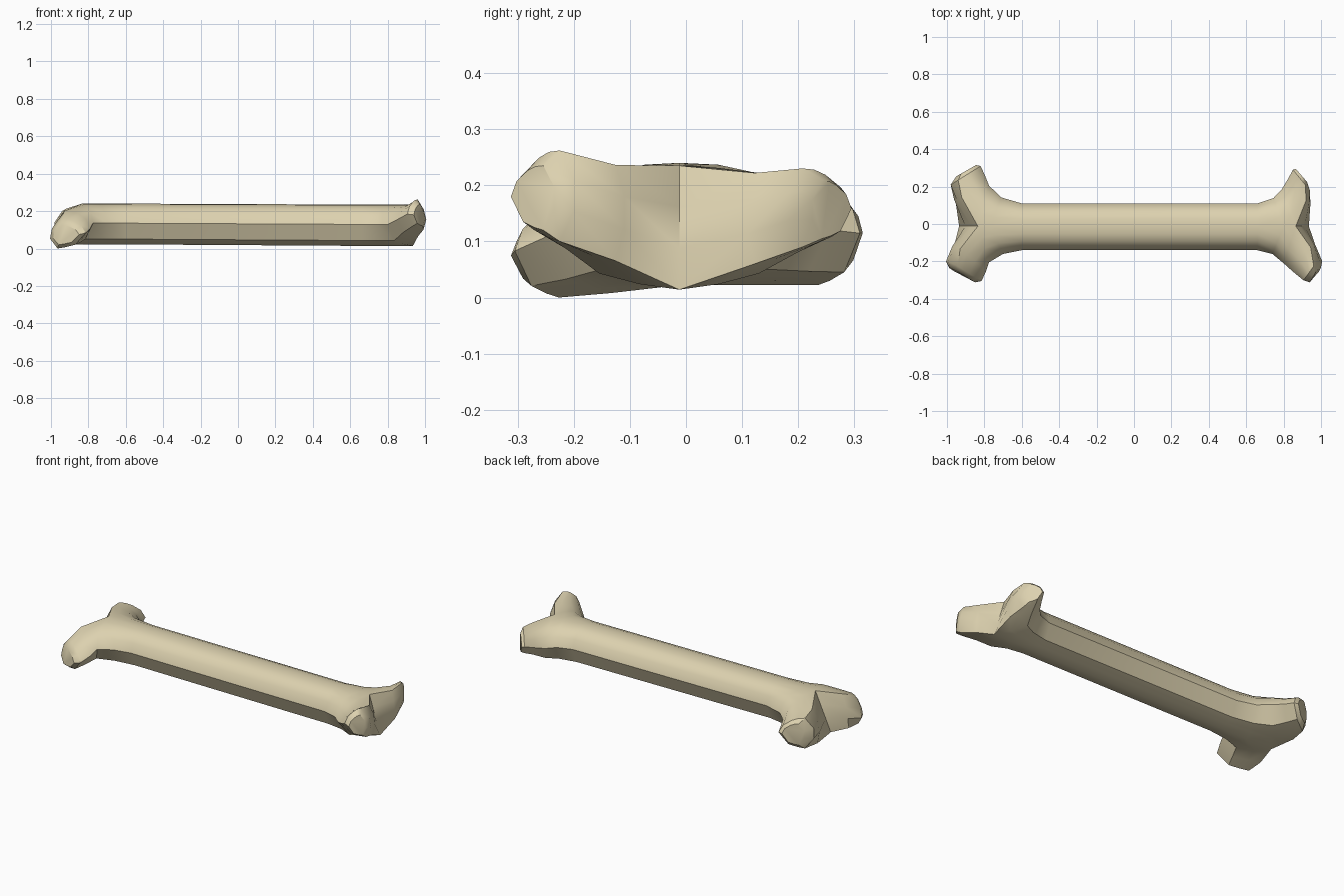
import bpy, bmesh

if "Cube" in bpy.data.objects:
    bpy.data.objects.remove(bpy.data.objects["Cube"])

SEAM = -0.012
# half cross-section (t: seam/outer edge -> shaft side, h: bottom -> top), then two points on the end face
ARC = [(0, 1), (0.32, .985), (0.62, .92), (0.87, .76), (1, .52), (0.72, .13), (0.36, .045), (0, 0)]
FACE = [(0, .33), (0, .67)]


def ring(px, py, qx, qy, z0, z1, lean=0, rnd=0):
    """Section between inner point P and outer point Q; lean tilts the outer edge, rnd rounds it."""
    pts = []
    for i, (t, h) in enumerate(ARC + FACE):
        if i in (0, len(ARC) - 1):
            t = rnd
        elif i < len(ARC):
            t = max(t, rnd + (1 - rnd) * t * 0.8) if t < 1 else 1
        x = qx + (px - qx) * t + lean * (h - 0.5) * 2 * (1 - t)
        pts.append((x, qy + (py - qy) * t, z0 + (z1 - z0) * h))
    return pts


# each arm from the shaft outwards; the third section is the fork crease
L0, L1 = .022, .240
R0, R1 = .014, .235
left_back = [ring(-.60, .11, -.60, SEAM, L0, L1), ring(-.71, .142, -.77, SEAM, L0, L1),
             ring(-.775, .205, -.885, SEAM, L0, L1, .05),
             ring(-.795, .255, -.955, .13, .022, .212, .02, .1),
             ring(-.82, .31, -.98, .21, .022, .200, 0, .25),
             ring(-.845, .315, -.95, .255, .05, .175, 0, .25)]
left_front = [ring(-.60, -.14, -.60, SEAM, L0, L1), ring(-.70, -.16, -.77, SEAM, L0, L1),
              ring(-.775, -.205, -.885, SEAM, L0, L1, .05),
              ring(-.79, -.25, -.965, -.12, .008, .200, .02, .1),
              ring(-.815, -.305, -1.0, -.20, .0, .160, .015, .25),
              ring(-.85, -.312, -.985, -.235, .02, .125, .01, .25)]
right_back = [ring(.66, .11, .66, SEAM, R0, R1), ring(.745, .138, .80, SEAM, R0, R1),
              ring(.79, .185, .90, SEAM, R0, R1, -.035),
              ring(.82, .235, .94, .11, .06, .222, -.01, .1),
              ring(.85, .29, .94, .18, .09, .230, 0, .25),
              ring(.865, .295, .925, .225, .105, .208, 0, .25)]
right_front = [ring(.66, -.14, .66, SEAM, R0, R1), ring(.74, -.16, .80, SEAM, R0, R1),
               ring(.80, -.21, .90, SEAM, R0, R1, -.035),
               ring(.85, -.255, .965, -.11, .065, .236, -.01, .1),
               ring(.905, -.30, 1.0, -.20, .10, .262, -.02, .25),
               ring(.94, -.312, .995, -.235, .12, .235, -.01, .25)]

bm = bmesh.new()
n = len(ARC)


def loft(left, right):
    """Skin one long half of the bone from left tip to right tip."""
    rings = [[bm.verts.new(p) for p in r] for r in left[::-1] + right]
    last = len(rings) - 1
    for k in range(last):
        a, b = rings[k], rings[k + 1]
        arm = k < 3 or k >= last - 3
        for i in range(len(a) if arm else n - 1):
            j = (i + 1) % len(a)
            bm.faces.new((a[i], a[j], b[j], b[i]))
    bm.faces.new(rings[0])
    bm.faces.new(rings[-1])


loft(left_back, right_back)
loft(left_front, right_front)
bmesh.ops.remove_doubles(bm, verts=bm.verts, dist=0.0005)
bmesh.ops.delete(bm, geom=[v for v in bm.verts if not v.link_faces], context='VERTS')
bmesh.ops.recalc_face_normals(bm, faces=bm.faces)

# bone object
mesh = bpy.data.meshes.new("bone")
bm.to_mesh(mesh)
bm.free()
bone = bpy.data.objects.new("bone", mesh)
bpy.context.collection.objects.link(bone)
mat = bpy.data.materials.new("bone_ivory")
mat.diffuse_color = (0.72, 0.64, 0.43, 1)
mat.use_nodes = True
mat.node_tree.nodes["Principled BSDF"].inputs["Base Color"].default_value = mat.diffuse_color
mesh.materials.append(mat)
bpy.context.view_layer.objects.active = bone
bone.select_set(True)
bpy.ops.object.shade_smooth_by_angle(angle=0.6)
